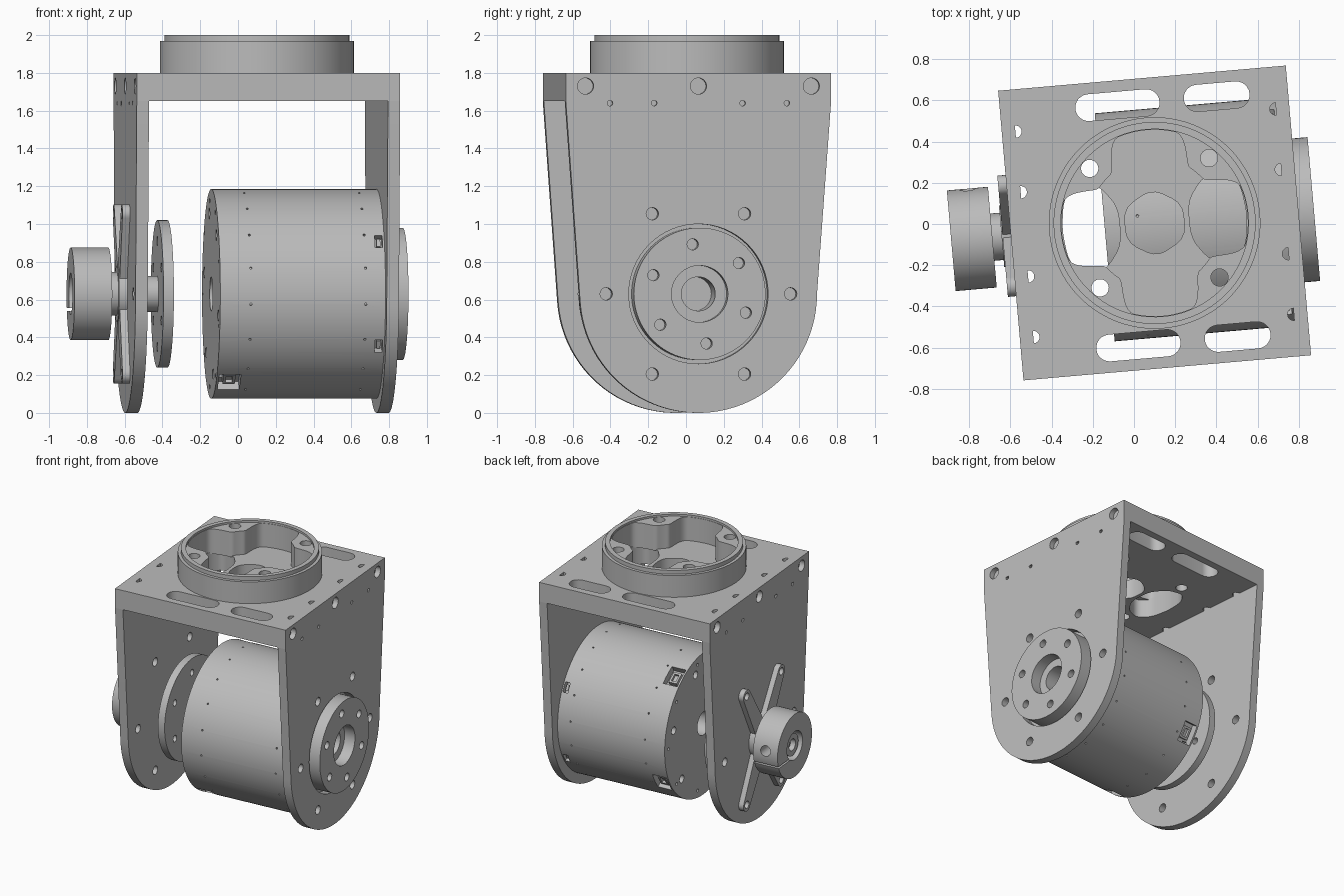
import bpy, bmesh, math
from math import sin, cos, radians, tau
from mathutils import Matrix

cube = bpy.data.objects.get("Cube")
if cube:
    bpy.data.objects.remove(cube)

metal = bpy.data.materials.new("machined_grey")
metal.use_nodes = True
grey = (0.5, 0.5, 0.5, 1)
metal.diffuse_color = grey
metal.node_tree.nodes["Principled BSDF"].inputs["Base Color"].default_value = grey

AXIS = 0.63        # height of the motor axis
PLACE = Matrix.Translation((0.1, 0.005, 0)) @ Matrix.Rotation(radians(5), 4, 'Z')


# ---- outline helpers (2D points) ----
def circle(r, a=0, b=0, n=64):
    return [(a + r * cos(tau * i / n), b + r * sin(tau * i / n)) for i in range(n)]


def slot(a, b, length, width):
    h, r = length / 2 - width / 2, width / 2
    arc = [radians(-90 + 15 * i) for i in range(13)]
    return ([(a + h + r * cos(t), b + r * sin(t)) for t in arc] +
            [(a - h - r * cos(t), b - r * sin(t)) for t in arc])


def polar(r, degrees, a=0, b=0):
    return a + r * cos(radians(degrees)), b + r * sin(radians(degrees))


def rounded(pts, passes=3):
    for _ in range(passes):      # corner cutting
        out = []
        for (a, b), (c, d) in zip(pts, pts[1:] + pts[:1]):
            out += [(a * .8 + c * .2, b * .8 + d * .2), (a * .2 + c * .8, b * .2 + d * .8)]
        pts = out
    return pts


# ---- solid helpers: a solid is (outline, start, end, axis, optional matrix) ----
def mesh_of(name, solids):
    bm = bmesh.new()
    for pts, lo, hi, axis, *mat in solids:
        def at(p, t):
            return {'x': (t, p[0], p[1]), 'y': (p[0], t, p[1]), 'z': (p[0], p[1], t)}[axis]
        low = [bm.verts.new(at(p, lo)) for p in pts]
        top = [bm.verts.new(at(p, hi)) for p in pts]
        bm.faces.new(low)
        bm.faces.new(top)
        for i in range(len(pts)):
            j = (i + 1) % len(pts)
            bm.faces.new((low[i], low[j], top[j], top[i]))
        if mat:
            bmesh.ops.transform(bm, matrix=mat[0], verts=low + top)
    bmesh.ops.recalc_face_normals(bm, faces=bm.faces)
    me = bpy.data.meshes.new(name)
    bm.to_mesh(me)
    bm.free()
    ob = bpy.data.objects.new(name, me)
    bpy.context.collection.objects.link(ob)
    return ob


def part(name, solids, *cut_groups):
    ob = mesh_of(name, solids)
    cutters = []
    for group in cut_groups:
        cutter = mesh_of(name + "_cutter", group)
        cutter.hide_render = True
        mod = ob.modifiers.new("cut", 'BOOLEAN')
        mod.operation, mod.solver, mod.object = 'DIFFERENCE', 'EXACT', cutter
        cutters.append(cutter)
    bpy.context.view_layer.update()
    if cutters:
        done = ob.evaluated_get(bpy.context.evaluated_depsgraph_get())
        me = bpy.data.meshes.new_from_object(done)
        ob.modifiers.clear()
        ob.data = me
        for c in cutters:
            bpy.data.objects.remove(c)
    me = ob.data
    me.materials.clear()
    me.materials.append(metal)
    me.shade_smooth()
    me.set_sharp_from_angle(angle=radians(30))
    ob.matrix_world = PLACE
    return ob


def bolts(r, ring, lo, hi, start=0, count=6):
    return [(circle(r, *polar(ring, start + 360 / count * i, 0, AXIS), 16), lo, hi, 'x')
            for i in range(count)]


def round_x(r, lo, hi, n=64):
    return (circle(r, 0, AXIS, n), lo, hi, 'x')


# ---- openings shared by the top plate and its ring ----
window = rounded([(.17, .09), (.25, .2), (.36, .23), (.43, .15), (.45, 0),
                  (.43, -.15), (.36, -.23), (.25, -.2), (.17, -.09)], 2)
core = [(circle(.042, *polar(.411, 45 + 90 * i), 24), 1.6, 2.1, 'z') for i in range(4)]
core += [(rounded([polar(.165, 30 + 60 * i) for i in range(6)], 2), 1.6, 2.1, 'z')]
core += [([(s * a, b) for a, b in window], 1.6, 2.1, 'z') for s in (-1, 1)]

# ---- top plate ----
slots = [(slot(u, s * .585, length, .13), 1.6, 1.85, 'z')
         for s in (-1, 1) for u, length in ((-.13, .41), (.353, .32))]
half_holes = []
for s in (-1, 1):
    for v in (-.5, -.205, .205, .5):
        arc = [polar(.03, -90 + 15 * i) for i in range(13)]
        half_holes.append(([(s * (.634 - a), v + b) for a, b in arc], 1.6, 1.85, 'z'))
edge_holes = [(circle(.043, v, 1.73, 24), s * .66, s * .75, 'x')
              for s in (-1, 1) for v in (-.6, 0, .6)]
square = [(-.7, -.705), (.7, -.705), (.7, .705), (-.7, .705)]
part("top_plate", [(square, 1.65, 1.8, 'z')], slots + half_holes + core, edge_holes)

# ---- mounting ring with four bolt bosses ----
cavity = []
for i in range(180):
    off = abs((i * 2) % 90 - 45) / 20
    t = min(1, max(0, 1.35 - off))
    cavity.append(polar(.452 - .135 * t * t * (3 - 2 * t), i * 2))
part("mounting_ring", [(circle(.513, n=96), 1.79, 1.97, 'z')],
     [(cavity, 1.6, 2.1, 'z')], core[:4])
part("ring_lip", [(circle(.49, n=96), 1.96, 2.0, 'z')], [(circle(.455, n=96), 1.9, 2.1, 'z')])
part("ring_bosses", [(circle(.456, n=96), 1.96, 1.985, 'z')],
     [(cavity, 1.6, 2.1, 'z')], core[:4])

# ---- side plates: tapered with a round foot ----
foot = [polar(.63, -176 + 4 * i, 0, AXIS) for i in range(44)]
outline = [(-.705, 1.65)] + foot + [(.63, AXIS), (.705, 1.65)]
for name, s in (("left_side_plate", 1), ("right_side_plate", -1)):
    lo, hi = s * .6, s * .75
    pins = [(circle(.015, v, 1.64, 10), s * .67, hi, 'x') for v in (-.47, -.235, .235, .47)]
    bore = round_x(.37 if s > 0 else .08, lo, hi)
    part(name, [(outline, s * .635, s * .7, 'x')], bolts(.033, .49, lo, hi) + pins + [bore])


# ---- motor body with sockets, latch windows and screw dots ----
def radial_box(angle, u0, u1, width, r0, r1):
    w = width / 2
    turn = Matrix.Translation((0, 0, AXIS)) @ Matrix.Rotation(radians(angle), 4, 'X')
    return ([(u0, -w), (u1, -w), (u1, w), (u0, w)], r0, r1, 'y', turn)


SOCKETS = (-122, -32, 58)
LATCHES = (30, -30, 150, -150)
sockets = [radial_box(a, -.23, -.115, .15, .5, .6) for a in SOCKETS]
latches = [radial_box(a, .585, .625, .075, .51, .6) for a in LATCHES]
dots = []
for u in (-.08, .53):
    for i in range(18):
        turn = Matrix.Translation((0, 0, AXIS)) @ Matrix.Rotation(tau * i / 18 + .1, 4, 'X')
        dots.append((circle(.007, u, 0, 6), .54, .6, 'y', turn))
face_holes = bolts(.03, .44, -.3, -.2, 15) + bolts(.012, .5, -.3, -.2, 0, 9)
part("motor_body", [round_x(.555, -.243, .635, 128)],
     sockets + latches + dots, face_holes + [round_x(.09, -.3, -.1), round_x(.09, .45, .7)])
part("motor_sockets", [radial_box(a, -.205, -.14, .09, .49, .535) for a in SOCKETS],
     [radial_box(a, -.19, -.155, .06, .515, .56) for a in SOCKETS])
part("motor_latches", [radial_box(a, .595, .615, .045, .5, .54) for a in LATCHES])

# ---- output flange on the motor side ----
part("output_flange", [round_x(.35, .63, .775, 96)],
     bolts(.03, .265, .7, .8, 38) + [round_x(.15, .69, .8)], [round_x(.09, .6, .72)])

# ---- idler side: inner disc, shaft, cross bracket and clamp ----
part("idler_disc", [round_x(.39, -.53, -.475, 96)],
     bolts(.025, .28, -.6, -.4, 30) + [round_x(.04, -.5, -.4, 24)])
part("idler_hub", [round_x(.095, -.69, -.52)])

for i, angle in enumerate((60, 120, 240, 300)):
    side = [polar(.05, angle - 90 + 15 * k, *polar(.49, angle, 0, AXIS)) for k in range(13)]
    root = [polar(.075, angle + 90, 0, AXIS), polar(.075, angle - 90, 0, AXIS)]
    part("cross_arm_%d" % (i + 1), [(side + root, -.74, -.70, 'x')],
         [(circle(.028, *polar(.49, angle, 0, AXIS), 16), -.8, -.6, 'x')])
part("cross_centre", [round_x(.15, -.745, -.69)])
part("shaft_collar", [round_x(.115, -.8, -.74)])
slit = [(.05, AXIS - .09), (.3, AXIS - .09), (.3, AXIS - .075), (.05, AXIS - .075)]
part("shaft_clamp", [round_x(.245, -.99, -.79, 96)],
     [round_x(.11, -1.1, -.7)], [(slit, -1.1, -.7, 'x')],
     [(circle(.04, -.89, AXIS + .03, 24), .12, .3, 'y')])
part("clamped_shaft", [round_x(.085, -.97, -.75, 48)], [round_x(.045, -1.1, -.93, 32)])
